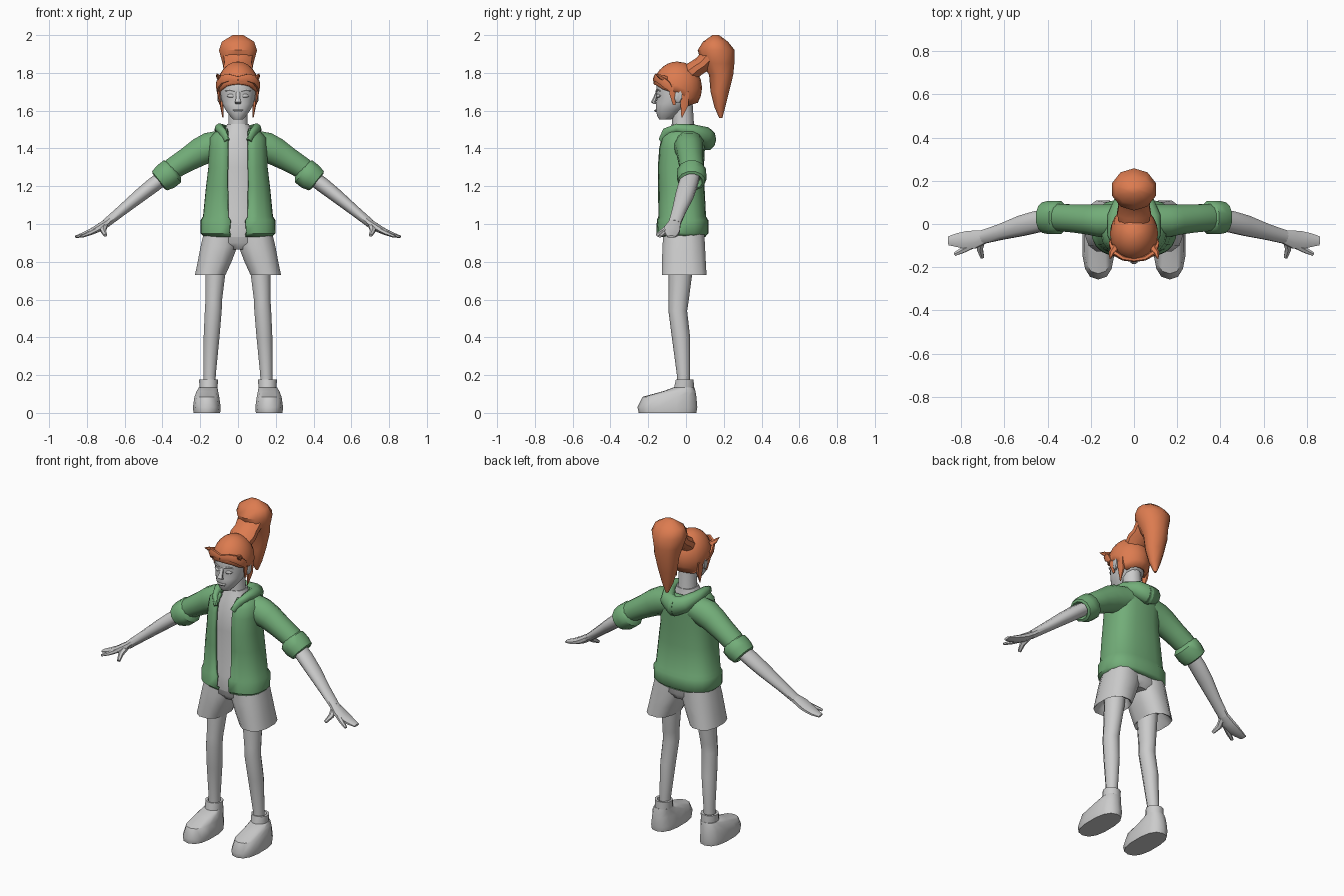
import bpy, bmesh
from math import sin, cos, asin, pi, radians
from mathutils import Vector


def material(name, rgb):
    m = bpy.data.materials.new(name)
    m.diffuse_color = (*rgb, 1)
    return m


GREEN = material("jacket_green", (0.17, 0.42, 0.19))
ORANGE = material("hair_orange", (0.72, 0.20, 0.08))
UP = (0, 0, 1)


def spow(v, p):
    return (abs(v) ** p) * (1 if v >= 0 else -1)


def finish(name, bm, mat=None, mirror=False, angle=45):
    bmesh.ops.recalc_face_normals(bm, faces=bm.faces)
    me = bpy.data.meshes.new(name)
    bm.to_mesh(me)
    bm.free()
    ob = bpy.data.objects.new(name, me)
    bpy.context.collection.objects.link(ob)
    if mat:
        me.materials.append(mat)
    bpy.ops.object.select_all(action='DESELECT')
    ob.select_set(True)
    bpy.context.view_layer.objects.active = ob
    bpy.ops.object.shade_smooth_by_angle(angle=radians(angle))
    if mirror:
        ob.modifiers.new("mirror", 'MIRROR').use_mirror_merge = False
    return ob


def bridge(bm, rows, closed=True):
    for r, s in zip(rows, rows[1:]):
        n = len(r)
        for i in range(n if closed else n - 1):
            j = (i + 1) % n
            bm.faces.new((r[i], r[j], s[j], s[i]))


def loft(name, rings, n=10, mat=None, mirror=False, axis=None, ref=(0, 1, 0), p=1.0, angle=45):
    """Rings are (x, y, z, half size along ref, half size across)."""
    bm = bmesh.new()
    c = [Vector(r[:3]) for r in rings]
    rows = []
    for i, r in enumerate(rings):
        t = Vector(axis) if axis else c[min(i + 1, len(c) - 1)] - c[max(i - 1, 0)]
        t.normalize()
        u = Vector(ref) - t * Vector(ref).dot(t)
        u.normalize()
        v = t.cross(u)
        rows.append([bm.verts.new(c[i] + u * r[3] * spow(cos(a), p) + v * r[4] * spow(sin(a), p))
                     for a in [2 * pi * (k + 0.5) / n for k in range(n)]])
    bridge(bm, rows)
    bm.faces.new(rows[0])
    bm.faces.new(rows[-1])
    return finish(name, bm, mat, mirror, angle)


def stack(name, levels, x=0, **kw):
    """Horizontal rings given as (z, half width, front y, back y[, x])."""
    rings = [(l[4] if len(l) > 4 else x, (l[2] + l[3]) / 2, l[0], l[1], (l[3] - l[2]) / 2) for l in levels]
    return loft(name, rings, axis=UP, ref=(1, 0, 0), **kw)


# shoes with ankle cuffs
stack("shoe", [(0, .072, -.25, .055, .165), (.03, .075, -.257, .06, .165), (.085, .067, -.23, .055, .165),
               (.115, .058, -.12, .05, .162), (.135, .05, -.065, .045, .158)],
      n=14, mirror=True, p=.8)
stack("shoe_cuff", [(.11, .048, -.07, .045), (.178, .052, -.055, .042), (.178, .036, -.045, .03),
                    (.15, .03, -.04, .02)], x=.156, n=12, mirror=True, angle=35)

# legs
stack("leg", [(.14, .034, -.05, .02, .151), (.2, .034, -.048, .022, .15), (.4, .044, -.075, .022, .14),
              (.54, .047, -.093, .006, .131), (.6, .046, -.093, .015, .128),
              (.73, .055, -.092, .032, .12), (.84, .06, -.09, .04, .115)], n=10, mirror=True)

# shorts
stack("shorts_leg", [(.80, .055, -.08, .06, .13), (.735, .078, -.12, .10, .147), (.73, .083, -.13, .112, .147),
                     (.80, .092, -.13, .108, .124), (.88, .100, -.128, .104, .101),
                     (.98, .092, -.12, .098, .085)], n=12, mirror=True, p=.8)
stack("shorts_hips", [(.865, .10, -.09, .075), (.9, .17, -.12, .098), (1.02, .165, -.12, .095)], n=14, p=.8)

# shirt and neck
stack("shirt", [(.93, .14, -.125, .08), (1.02, .15, -.13, .085), (1.06, .14, -.12, .08), (1.3, .13, -.128, .07),
                (1.42, .125, -.115, .07), (1.49, .075, -.09, .05), (1.53, .058, -.075, .045)], n=14, p=.85)
stack("neck", [(1.46, .065, -.08, .05), (1.53, .054, -.073, .042), (1.64, .052, -.075, .035)], n=10)


# open jacket body: a wrapped sheet with a gap in front, then given thickness
def jacket(levels, m=20, p=.75):
    bm = bmesh.new()
    rows = []
    for z, rx, yf, yb, gap in levels:
        a0 = asin((gap / rx) ** (1 / p))
        rows.append([bm.verts.new((rx * spow(sin(a), p), (yf + yb) / 2 - (yb - yf) / 2 * spow(cos(a), p), z))
                     for a in [a0 + (2 * pi - 2 * a0) * k / m for k in range(m + 1)]])
    bridge(bm, rows, closed=False)
    ob = finish("jacket_body", bm, GREEN)
    s = ob.modifiers.new("thickness", 'SOLIDIFY')
    s.thickness = .018
    s.offset = -1


jacket([(.93, .178, -.135, .10, .04), (.95, .198, -.158, .118, .045), (1.02, .198, -.155, .118, .04),
        (1.04, .186, -.148, .106, .052), (1.2, .17, -.150, .098, .056), (1.3, .158, -.152, .095, .056),
        (1.4, .155, -.145, .10, .056), (1.455, .15, -.133, .10, .056), (1.485, .125, -.118, .09, .056),
        (1.505, .085, -.10, .065, .056)])

# hood lying around the neck
loft("hood", [(.058, -.13, 1.44, .02, .012), (.08, -.105, 1.485, .025, .018), (.097, -.05, 1.508, .024, .026),
              (.09, .03, 1.495, .035, .035), (.055, .095, 1.468, .05, .045),
              (0, .115, 1.448, .058, .045), (-.012, .115, 1.448, .058, .045)],
     mat=GREEN, mirror=True, ref=UP)

# sleeves and rolled cuffs
loft("sleeve", [(.08, .015, 1.425, .08, .075), (.15, .015, 1.405, .078, .083), (.2, .02, 1.383, .072, .077),
                (.27, .025, 1.34, .067, .066), (.34, .03, 1.297, .065, .06), (.37, .03, 1.27, .06, .056)],
     n=12, mat=GREEN, mirror=True)
loft("sleeve_cuff", [(.335, .03, 1.29, .06, .055), (.348, .03, 1.278, .078, .077), (.384, .03, 1.25, .08, .077),
                     (.415, .03, 1.228, .073, .066), (.42, .03, 1.225, .058, .052), (.395, .03, 1.24, .045, .035)],
     n=12, mat=GREEN, mirror=True, axis=(.78, 0, -.62))

# forearms and hands
loft("forearm", [(.36, .03, 1.272, .048, .038), (.45, .01, 1.205, .052, .04), (.52, -.008, 1.15, .05, .036),
                 (.62, -.038, 1.068, .038, .028), (.7, -.06, 1.003, .033, .023)], n=10, mirror=True)
loft("palm", [(.69, -.058, 1.01, .032, .022), (.74, -.072, .978, .045, .022), (.775, -.075, .96, .045, .018),
              (.82, -.075, .942, .034, .014), (.86, -.078, .932, .022, .007)], n=8, mirror=True)
loft("index_finger", [(.74, -.095, .975, .016, .015), (.79, -.12, .95, .015, .012), (.83, -.14, .934, .009, .007)],
     n=6, mirror=True)
loft("thumb", [(.705, -.075, .995, .018, .018), (.714, -.115, .965, .016, .016), (.702, -.155, .94, .01, .009)],
     n=6, mirror=True, ref=(1, 0, 0))

# head and face
stack("head", [(1.553, .026, -.142, -.08), (1.57, .042, -.153, -.05), (1.605, .068, -.161, -.01),
               (1.635, .083, -.16, .03), (1.665, .09, -.155, .05), (1.70, .096, -.16, .065),
               (1.76, .097, -.158, .07), (1.82, .07, -.12, .04)], n=16, p=.92)
loft("nose", [(0, -.153, 1.70, .010, .008), (0, -.164, 1.665, .012, .012), (0, -.173, 1.645, .018, .014),
              (0, -.160, 1.634, .014, .010)], n=8, axis=UP, ref=(1, 0, 0))
loft("mouth", [(0, -.158, 1.606, .03, .006), (0, -.163, 1.60, .026, .006), (0, -.158, 1.592, .02, .006)],
     n=8, axis=UP, ref=(1, 0, 0))
loft("eye", [(.018, -.148, 1.677, .002, .004), (.03, -.149, 1.678, .010, .009), (.045, -.143, 1.678, .010, .009),
             (.06, -.134, 1.679, .002, .004)], n=8, mirror=True, ref=UP)
loft("eyebrow", [(.016, -.158, 1.702, .005, .005), (.04, -.154, 1.709, .006, .006), (.066, -.137, 1.705, .003, .004)],
     n=6, mirror=True, ref=UP)
loft("ear", [(.088, -.05, 1.675, .032, .018), (.102, -.042, 1.677, .036, .022), (.109, -.038, 1.68, .03, .017)],
     n=8, mirror=True, axis=(1, 0, 0), ref=UP)


# hair cap: a dome whose lower edge dips from the brow to the nape
def hair_cap(n=20, m=7):
    bm = bmesh.new()
    edge = [1.742, 1.738, 1.73, 1.712, 1.70, 1.70, 1.675, 1.625, 1.635, 1.64, 1.64]
    rows = []
    for k in range(m):
        row = []
        for i in range(n):
            a = 2 * pi * i / n
            low = asin((edge[min(i, n - i)] - 1.72) / .14)
            f = low + (pi / 2 - low) * k / m
            row.append(bm.verts.new((.112 * cos(f) * sin(a), -.045 - .13 * cos(f) * cos(a), 1.72 + .14 * sin(f))))
        rows.append(row)
    bridge(bm, rows)
    top = bm.verts.new((0, -.045, 1.86))
    for i in range(n):
        bm.faces.new((rows[-1][i], rows[-1][(i + 1) % n], top))
    s = finish("hair_cap", bm, ORANGE).modifiers.new("thickness", 'SOLIDIFY')
    s.thickness = .012
    s.offset = -1


hair_cap()

# loose locks
loft("fringe_lock", [(0, -.166, 1.765, .018, .010), (.05, -.158, 1.775, .022, .012), (.09, -.135, 1.765, .026, .013),
                     (.107, -.10, 1.735, .024, .010), (.108, -.075, 1.705, .010, .006)],
     n=6, mat=ORANGE, mirror=True, ref=UP)
loft("fringe_tip", [(.085, -.11, 1.765, .02, .02), (.104, -.135, 1.78, .012, .014), (.112, -.162, 1.795, .002, .002)],
     n=6, mat=ORANGE, mirror=True, ref=UP)
loft("sideburn", [(.1, -.07, 1.74, .02, .01), (.102, -.072, 1.69, .018, .008), (.094, -.062, 1.63, .008, .004)],
     n=6, mat=ORANGE, mirror=True)
loft("nape_lock", [(.092, -.01, 1.70, .03, .012), (.086, -.008, 1.63, .024, .01), (.08, -.022, 1.565, .003, .003)],
     n=6, mat=ORANGE, mirror=True)

# ponytail with its stem
loft("ponytail_stem", [(0, .01, 1.79, .07, .055), (0, .05, 1.822, .082, .045), (0, .085, 1.845, .075, .045),
                       (0, .12, 1.88, .08, .05)], n=10, mat=ORANGE, ref=(1, 0, 0))
stack("ponytail", [(1.56, .008, .176, .192), (1.62, .035, .15, .208), (1.70, .058, .13, .228),
                   (1.79, .075, .122, .25), (1.85, .086, .082, .256), (1.92, .106, .062, .258),
                   (1.965, .09, .09, .222), (2.0, .03, .14, .175)], n=10, mat=ORANGE)
